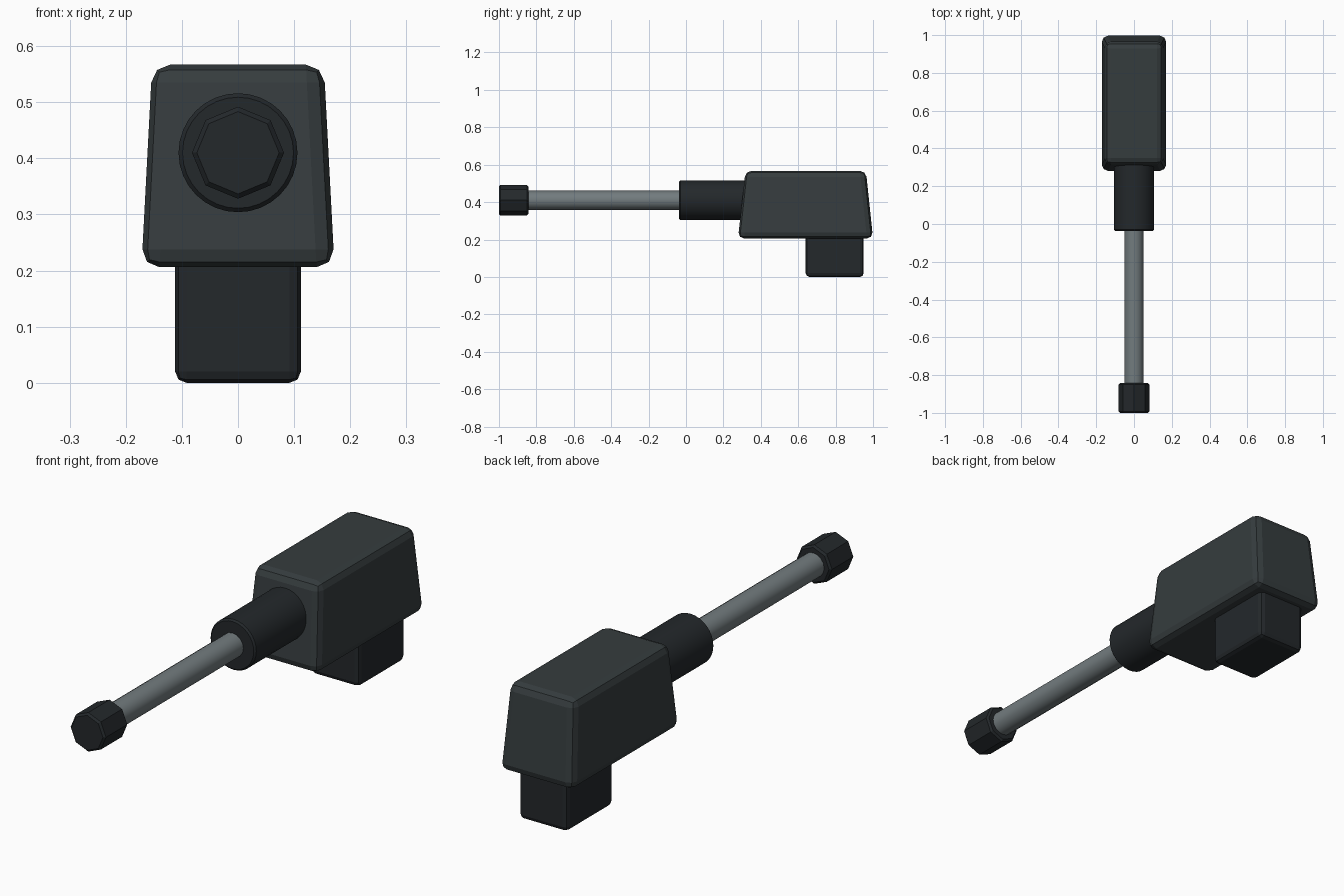
import bpy, bmesh
from math import pi
from mathutils import Matrix

if "Cube" in bpy.data.objects:
    bpy.data.objects.remove(bpy.data.objects["Cube"])


def material(name, color):
    m = bpy.data.materials.new(name)
    m.diffuse_color = (*color, 1)
    m.use_nodes = True
    m.node_tree.nodes["Principled BSDF"].inputs["Base Color"].default_value = m.diffuse_color
    return m


body_grey = material("body_grey", (0.036, 0.045, 0.048))
dark_grip = material("dark_grip", (0.017, 0.021, 0.024))
steel = material("steel", (0.17, 0.20, 0.21))


def finish(name, bm, mat, bevel, segments):
    bmesh.ops.recalc_face_normals(bm, faces=bm.faces)
    mesh = bpy.data.meshes.new(name)
    bm.to_mesh(mesh)
    bm.free()
    mesh.materials.append(mat)
    ob = bpy.data.objects.new(name, mesh)
    bpy.context.collection.objects.link(ob)
    if bevel:
        mod = ob.modifiers.new("edge_bevel", 'BEVEL')
        mod.width, mod.segments = bevel, segments
        mod.limit_method, mod.angle_limit = 'ANGLE', pi / 3.6
    return ob


def tapered_box(name, bottom, top, mat, bevel, segments=2):
    """bottom and top are (half width, y front, y back, z)."""
    bm = bmesh.new()
    rings = [[bm.verts.new(p) for p in ((-x, a, z), (x, a, z), (x, b, z), (-x, b, z))]
             for x, a, b, z in (bottom, top)]
    lo, hi = rings
    bm.faces.new(lo)
    bm.faces.new(hi)
    for i in range(4):
        j = (i + 1) % 4
        bm.faces.new((lo[i], lo[j], hi[j], hi[i]))
    return finish(name, bm, mat, bevel, segments)


def barrel(name, radius, y0, y1, sides, mat, bevel=0, turn=0):
    """Cylinder lying along y at the barrel axis height."""
    bm = bmesh.new()
    place = (Matrix.Translation((0, (y0 + y1) / 2, 0.41))
             @ Matrix.Rotation(pi / 2, 4, 'X') @ Matrix.Rotation(turn, 4, 'Z'))
    bmesh.ops.create_cone(bm, cap_ends=True, segments=sides, radius1=radius,
                          radius2=radius, depth=y1 - y0, matrix=place)
    return finish(name, bm, mat, bevel, 1)


# Tapered housing and the square foot below it
tapered_box("housing", (0.172, 0.278, 1.0, 0.206), (0.153, 0.318, 0.962, 0.567),
            body_grey, 0.032)
tapered_box("foot", (0.112, 0.64, 0.95, 0.0), (0.112, 0.64, 0.95, 0.26),
            dark_grip, 0.02)

# Collar, rod and end cap along one axis
barrel("collar", 0.106, -0.037, 0.36, 32, dark_grip, 0.007)
barrel("rod", 0.051, -0.90, 0.0, 16, steel)
barrel("end_cap", 0.082, -1.0, -0.843, 8, dark_grip, 0.008)

# Smooth only the round parts
bpy.ops.object.select_all(action='DESELECT')
for name in ("collar", "rod"):
    ob = bpy.data.objects[name]
    ob.select_set(True)
    bpy.context.view_layer.objects.active = ob
bpy.ops.object.shade_smooth_by_angle(angle=pi / 6)
